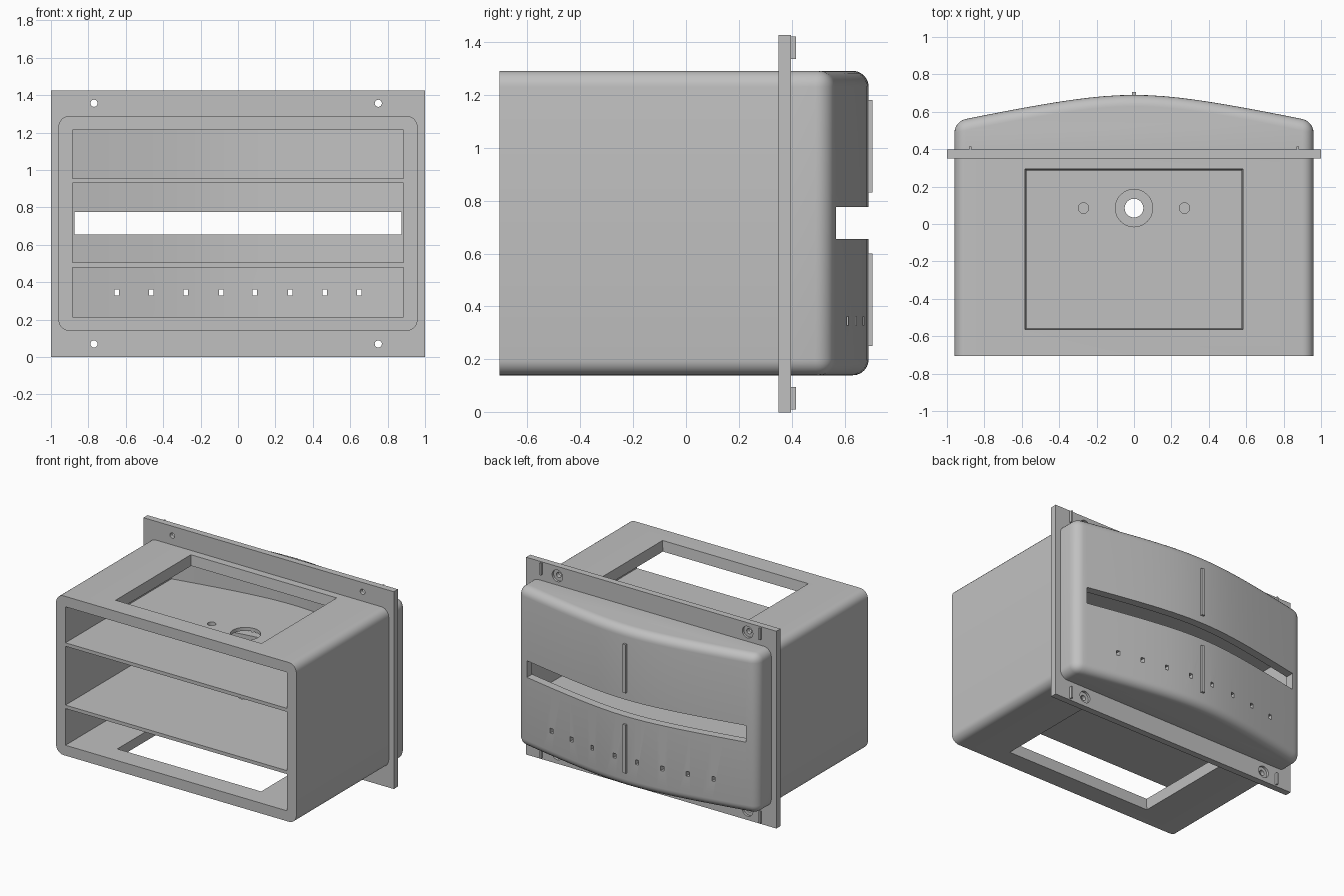
import bpy, bmesh, math
from mathutils import Matrix, Vector

if "Cube" in bpy.data.objects:
    bpy.data.objects.remove(bpy.data.objects["Cube"])

grey = bpy.data.materials.new("light grey")
grey.diffuse_color = (0.53, 0.53, 0.53, 1)
grey.use_nodes = True
grey.node_tree.nodes["Principled BSDF"].inputs["Base Color"].default_value = grey.diffuse_color


def finish(name, bm):
    bmesh.ops.recalc_face_normals(bm, faces=bm.faces)
    me = bpy.data.meshes.new(name)
    bm.to_mesh(me)
    bm.free()
    ob = bpy.data.objects.new(name, me)
    bpy.context.collection.objects.link(ob)
    me.materials.append(grey)
    return ob


def box(name, x0, x1, y0, y1, z0, z1, taper=None):
    """Box between limits; taper = (side of z, widening) for one end."""
    bm = bmesh.new()
    bmesh.ops.create_cube(bm, size=1)
    mid = (z0 + z1) / 2
    for v in bm.verts:
        sx, sy = math.copysign(1, v.co.x), math.copysign(1, v.co.y)
        v.co = Vector((x1 if v.co.x > 0 else x0, y1 if v.co.y > 0 else y0,
                       z1 if v.co.z > 0 else z0))
        if taper and (v.co.z - mid) * taper[0] > 0:
            v.co.x += sx * taper[1]
            v.co.y += sy * taper[1]
    return finish(name, bm)


def cylinder(name, centre, r, depth, axis='Z'):
    bm = bmesh.new()
    m = Matrix.Translation(centre)
    if axis == 'Y':
        m = m @ Matrix.Rotation(math.pi / 2, 4, 'X')
    bmesh.ops.create_cone(bm, cap_ends=True, segments=32, radius1=r,
                          radius2=r, depth=depth, matrix=m)
    return finish(name, bm)


def back_y(x):
    return 0.69 - 0.22 * (math.sqrt(x * x + 0.16) - 0.4)


def bowed_prism(name, half, y0, inset, z0, z1, bevel=0):
    """Block with a flat front and a bowed back."""
    n = 24
    pts = [(-half, y0), (half, y0)]
    for i in range(n + 1):
        x = half - 2 * half * i / n
        pts.append((x, back_y(x) - inset))
    bm = bmesh.new()
    base = bm.faces.new([bm.verts.new((x, y, z0)) for x, y in pts])
    ext = bmesh.ops.extrude_face_region(bm, geom=[base])
    for g in ext["geom"]:
        if isinstance(g, bmesh.types.BMVert):
            g.co.z = z1
    bmesh.ops.recalc_face_normals(bm, faces=bm.faces)
    if bevel:
        edges = [e for e in bm.edges if e.calc_face_angle(0) > 0.6
                 and any(v.co.y > y0 + 0.01 for v in e.verts)]
        bmesh.ops.bevel(bm, geom=edges, offset=bevel, segments=6,
                        profile=0.5, affect='EDGES', clamp_overlap=True)
    return finish(name, bm)


def boolean(target, tool, op):
    mod = target.modifiers.new(op, 'BOOLEAN')
    mod.operation = op
    mod.solver = 'EXACT'
    mod.object = tool
    bpy.context.view_layer.objects.active = target
    bpy.ops.object.modifier_apply(modifier=mod.name)
    bpy.data.objects.remove(tool, do_unlink=True)


# Housing block with mounting flange
housing = bowed_prism("housing", 0.96, -0.705, 0, 0.14, 1.29, 0.06)
boolean(housing, box("flange", -1, 1, 0.35, 0.397, 0, 1.425), 'UNION')

cuts = []
# Three bays open at the front
for z0, z1 in ((0.215, 0.48), (0.505, 0.93), (0.955, 1.215)):
    cuts.append(bowed_prism("bay", 0.885, -0.8, 0.06, z0, z1))
# Wide slot in the back wall
cuts.append(box("slot", -0.875, 0.875, 0.45, 0.8, 0.655, 0.775))
# Access openings in roof and floor, slightly flared outwards
cuts.append(box("roof_opening", -0.573, 0.573, -0.555, 0.285, 1.2, 1.3, (1, 0.011)))
cuts.append(box("floor_opening", -0.573, 0.573, -0.555, 0.285, 0.13, 0.23, (-1, 0.011)))
# Cable holes in the shelves
cuts.append(cylinder("upper_hole", (0, 0.085, 0.942), 0.1, 0.08))
cuts.append(cylinder("lower_hole", (0, 0.085, 0.492), 0.05, 0.08))
for x in (-0.27, 0.27):
    cuts.append(cylinder("small_hole", (x, 0.085, 0.942), 0.028, 0.08))
# Row of small windows in the back wall
for x in (0.09, 0.28, 0.465, 0.647):
    for s in (-1, 1):
        cuts.append(box("window", s * x - 0.012, s * x + 0.012, 0.45, 0.8, 0.328, 0.362))
# Counterbored screw holes in the flange
for x in (-0.77, 0.75):
    for z in (0.07, 1.357):
        cuts.append(cylinder("screw_hole", (x, 0.37, z), 0.019, 0.2, 'Y'))
        cuts.append(cylinder("counterbore", (x, 0.4, z), 0.042, 0.04, 'Y'))
for c in cuts:
    boolean(housing, c, 'DIFFERENCE')

bpy.ops.object.select_all(action='DESELECT')
housing.select_set(True)
bpy.context.view_layer.objects.active = housing
bpy.ops.object.shade_smooth_by_angle(angle=math.radians(30))

# Centre ribs on the bowed back
for name, z0, z1 in (("lower_rib", 0.25, 0.60), ("upper_rib", 0.83, 1.18)):
    box(name, -0.012, 0.012, 0.67, 0.705, z0, z1)

# Short locating ribs on the flange
for x in (-0.875, 0.875):
    for z in (0.01, 1.335):
        box("flange_rib", x - 0.006, x + 0.006, 0.39, 0.415, z, z + 0.085)
